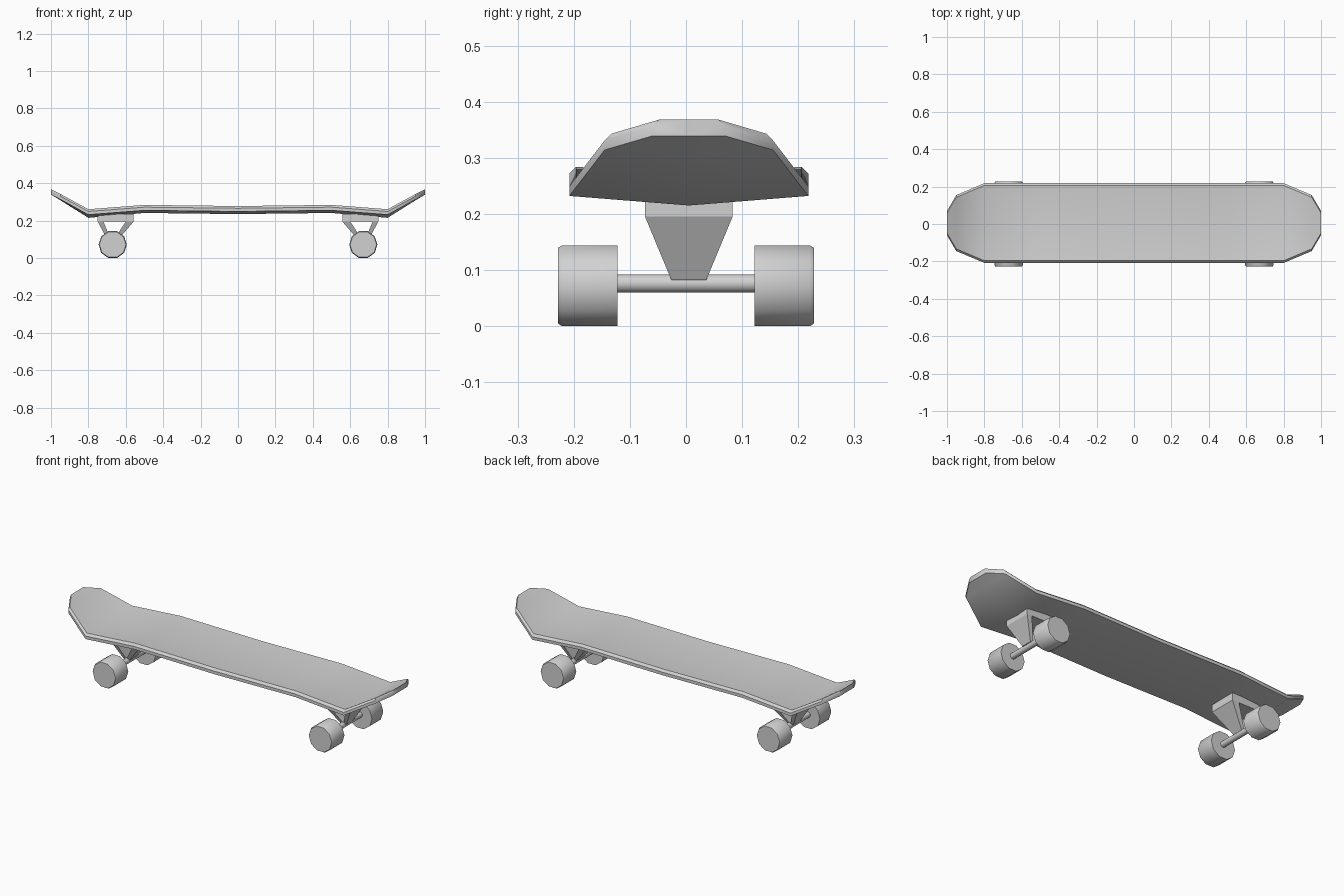
import bpy, bmesh, math

cube = bpy.data.objects.get("Cube")
if cube:
    bpy.data.objects.remove(cube, do_unlink=True)

grey = bpy.data.materials.new("plain grey")
grey.use_nodes = True
grey.diffuse_color = (0.64, 0.64, 0.64, 1)
grey.node_tree.nodes["Principled BSDF"].inputs["Base Color"].default_value = grey.diffuse_color


def loft(name, loops, smooth=True):
    """Skin a list of equal point loops and close both ends."""
    bm = bmesh.new()
    rings = [[bm.verts.new(p) for p in loop] for loop in loops]
    n = len(rings[0])
    for a, b in zip(rings, rings[1:]):
        for i in range(n):
            j = (i + 1) % n
            bm.faces.new((a[i], a[j], b[j], b[i]))
    bm.faces.new(rings[0])
    bm.faces.new(rings[-1])
    bmesh.ops.recalc_face_normals(bm, faces=bm.faces)
    mesh = bpy.data.meshes.new(name)
    bm.to_mesh(mesh)
    bm.free()
    mesh.materials.append(grey)
    obj = bpy.data.objects.new(name, mesh)
    bpy.context.collection.objects.link(obj)
    if smooth:
        bpy.ops.object.select_all(action='DESELECT')
        obj.select_set(True)
        bpy.context.view_layer.objects.active = obj
        bpy.ops.object.shade_smooth_by_angle(angle=math.radians(40))
    return obj


def rod(name, x, z, sections):
    """Ten-sided solid along y from (y, radius) sections."""
    angles = [math.tau * i / 10 for i in range(10)]
    return loft(name, [[(x + r * math.cos(a), y, z + r * math.sin(a)) for a in angles]
                       for y, r in sections])


def rectangle(x0, x1, y, half, z):
    return [(x0, y - half, z), (x1, y - half, z), (x1, y + half, z), (x0, y + half, z)]


# Deck: concave cross-section swept along the length with kicked-up ends
DECK_Y = 0.005
RIM, BEVEL = 0.017, 0.012


def deck_section(x, half, z, dip):
    top = z + RIM + BEVEL
    inner = half - BEVEL
    pts = [(0, z - dip), (half, z), (half, z + RIM), (inner, top),
           (0, top - dip), (-inner, top), (-half, z + RIM), (-half, z)]
    return [(x, DECK_Y + y, h) for y, h in pts]


# x, half width, rim bottom height, concave depth
stations = [(0, 0.213, 0.249, 0.014), (0.5, 0.213, 0.255, 0.014),
            (0.8, 0.213, 0.232, 0.017), (0.95, 0.15, 0.314, 0.005),
            (1.0, 0.065, 0.339, 0)]
full = [(-x, w, z, d) for x, w, z, d in stations[:0:-1]] + stations
loft("deck", [deck_section(*s) for s in full])

# Trucks, axles and wheels at both ends
WHEEL_X, WHEEL_Z = 0.67, 0.072
for side, end in ((-1, "right"), (1, "left")):
    x = side * WHEEL_X
    loft(f"{end}_truck_plate", [rectangle(side * 0.558, side * 0.75, DECK_Y, 0.078, z)
                                for z in (0.195, 0.236)], False)
    legs = {"outer": (0.75, 0.72, 0.69, 0.672), "inner": (0.558, 0.60, 0.655, 0.674)}
    for part, (a, b, c, d) in legs.items():
        loft(f"{end}_truck_{part}_leg",
             [rectangle(side * a, side * b, DECK_Y, 0.078, 0.195),
              rectangle(side * c, side * d, DECK_Y, 0.031, 0.082)], False)
    rod(f"{end}_axle", x, 0.076, [(-0.13, 0.0165), (0.13, 0.0165)])
    for face, row in ((-1, "front"), (1, "back")):
        rod(f"{end}_{row}_wheel", x, WHEEL_Z,
            [(face * 0.122, 0.0755), (face * 0.221, 0.0755), (face * 0.228, 0.071)])
